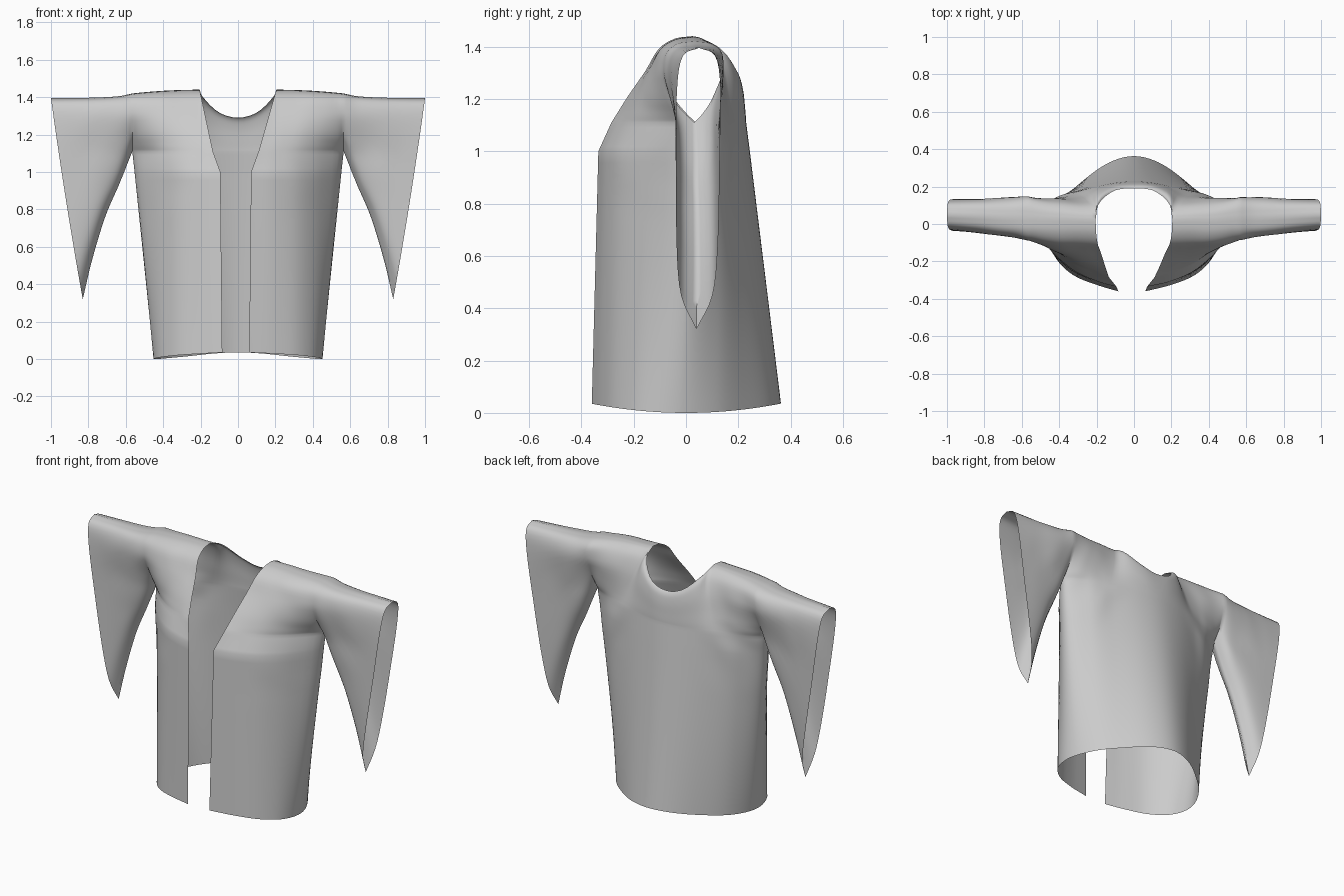
import bpy, bmesh
from mathutils import Vector, noise

if "Cube" in bpy.data.objects:
    bpy.data.objects.remove(bpy.data.objects["Cube"])


def curve(pts, t):
    """Smooth curve through control points, t runs 0..len-1 (mirrors over x = 0 at its end)."""
    n = len(pts) - 1
    i = min(int(t), n - 1)
    f = t - i
    p1, p2 = Vector(pts[i]), Vector(pts[i + 1])
    p0 = Vector(pts[i - 1]) if i > 0 else 2 * p1 - p2
    p3 = Vector(pts[i + 2]) if i + 2 <= n else 2 * p2 - p1
    if i == n - 1 and p2.x == 0 and p1.x > 0:
        p3 = p1.copy()
        p3.x = -p1.x
    return 0.5 * (2 * p1 + (p2 - p0) * f + (2 * p0 - 5 * p1 + 4 * p2 - p3) * f * f
                  + (3 * p1 - p0 - 3 * p2 + p3) * f ** 3)


# Half outlines seen from above: front opening -> side -> centre back
HEM = [(.072, -.36), (.2, -.325), (.33, -.27), (.425, -.17), (.45, -.03),
       (.385, .12), (.26, .242), (.13, .33), (0, .363)]
CHEST = [(.082, -.335), (.2, -.305), (.335, -.24), (.46, -.12), (.553, .025),
         (.445, .125), (.297, .18), (.14, .227), (0, .244)]
ARMPIT = [(.122, -.285), (.21, -.255), (.335, -.2), (.46, -.1), (.565, .03),
          (.45, .125), (.3, .172), (.14, .215), (0, .23)]
NECK = [(.205, .025, 1.44), (.187, .11, 1.40), (.105, .178, 1.32), (0, .19, 1.29)]
Z_CHEST, Z_ARM = 1.0, 1.11

# Vertical sections: height share, then width shares (front, back, armhole, cuff)
SECTION = [(0, 1, 1, 0, 0), (.12, .92, .97, .4, .72), (.3, .8, .9, .75, .95),
           (.6, .58, .77, .95, 1), (.85, .42, .54, .9, 1), (.97, .22, .25, .55, .75),
           (1, 0, 0, 0, 0)]
PROFILES = []
for k in range(25):
    a = curve([(s[0], s[1], s[2]) for s in SECTION], k / 4)
    b = curve([(s[0], s[3], s[4]) for s in SECTION], k / 4)
    if k == 24:
        a, b = Vector((1, 0, 0)), Vector((1, 0, 0))
    PROFILES.append((min(1, a.x), a.y, a.z, b.y, b.z))

# Columns around the half body; front and shoulder back share shoulder points
FRONT_T = [4 * i / 18 for i in range(19)]
BACK_T = [4 + 2 * i / 18 for i in range(19)] + [6 + 2 * i / 10 for i in range(1, 11)]


def shoulder(w):
    return Vector((.205 + .36 * w, .025 + .005 * w, 1.44 - .02 * w * w))


def puff(z):
    """Extra fullness of the upper arm, fading out below it."""
    return .037 * max(0, min(1, (z - 1.1) / .2))


def add_grid(bm, rows, side):
    grid = []
    for row in rows:
        line = []
        for p in row:
            # soft cloth creases around the chest and upper sleeve
            fade = max(0, 1 - abs(p.z - 1.15) / .45) * min(1, max(0, (p.x - .22) / .15))
            fade *= max(0, 1 - max(0, p.x - .55) / .35)
            d = .014 * fade * noise.noise(Vector((p.x * 7 + p.z * 3 + side, p.y * 3, p.z * 6)))
            line.append(bm.verts.new((p.x * side, p.y + d, p.z)))
        grid.append(line)
    for a, b in zip(grid, grid[1:]):
        for i in range(len(a) - 1):
            bm.faces.new((a[i], a[i + 1], b[i + 1], b[i]))


def add_body(bm, side):
    rows = []
    for k in range(29):
        row = []
        for t in FRONT_T + BACK_T[1:]:
            h, c, a = curve(HEM, t), curve(CHEST, t), curve(ARMPIT, t)
            z0 = .035 * (h.y / .36) ** 2
            if k <= 22:
                f = k / 22
                p, z = h.lerp(c, f), z0 + (Z_CHEST - z0) * f
            else:
                f = (k - 22) / 6
                p, z = c.lerp(a, f), Z_CHEST + (Z_ARM - Z_CHEST) * f
            row.append(Vector((p.x - .012 * side * max(0, 1 - t), p.y, z)))
        rows.append(row)
    add_grid(bm, rows, side)


def add_yoke(bm, side, ts, back):
    rows = []
    for zf, pf, pb, arm, _ in PROFILES:
        row = []
        for t in ts:
            a = curve(ARMPIT, t)
            w = (6 - t) / 2 if back else t / 4
            top = shoulder(w) if w >= -1e-6 else curve(NECK, (t - 6) * 1.5)
            z = Z_ARM + (top.z - Z_ARM) * zf
            y = top.y + (a.y - top.y) * (pb if back else pf)
            y += (1 if back else -1) * (.083 + puff(z)) * max(0, w) ** 1.8 * arm
            ax = a.x - .012 * side * max(0, 1 - t)
            row.append(Vector((ax + (top.x - ax) * zf, y, z)))
        rows.append(row)
    add_grid(bm, rows, side)


SEAM = [(.565, .03, 1.11), (.635, .035, .935), (.71, .04, .76), (.78, .042, .53), (.83, .04, .32)]
ARM_TOP = [(.565, .03, 1.42), (.64, .035, 1.405), (.76, .04, 1.398), (.88, .045, 1.396), (1, .05, 1.395)]


def add_sleeve(bm, side):
    rows = []
    for k in range(23):
        f = k / 22
        low, top = curve(SEAM, 4 * f), curve(ARM_TOP, 4 * f)
        row = []
        for sgn, profs in ((-1, PROFILES), (1, PROFILES[-2::-1])):
            for zf, _, _, arm, cuff in profs:
                p = low.lerp(top, zf)
                p.x += .006 * f * 4 * zf * (1 - zf)
                g = f ** .6
                p.y += sgn * (.083 * (arm + (cuff - arm) * g) + puff(p.z) * (1 - f) * arm)
                row.append(p)
        rows.append(row)
    add_grid(bm, rows, side)


# Open-front robe with hanging sleeves, one continuous sheet of cloth
bm = bmesh.new()
for side in (1, -1):
    add_body(bm, side)
    add_yoke(bm, side, FRONT_T, False)
    add_yoke(bm, side, BACK_T, True)
    add_sleeve(bm, side)
bmesh.ops.remove_doubles(bm, verts=bm.verts, dist=.0008)
bmesh.ops.recalc_face_normals(bm, faces=bm.faces)
mesh = bpy.data.meshes.new("robe")
bm.to_mesh(mesh)
bm.free()
robe = bpy.data.objects.new("robe", mesh)
bpy.context.collection.objects.link(robe)
bpy.context.view_layer.objects.active = robe
robe.select_set(True)
bpy.ops.object.shade_smooth_by_angle(angle=1.2)
